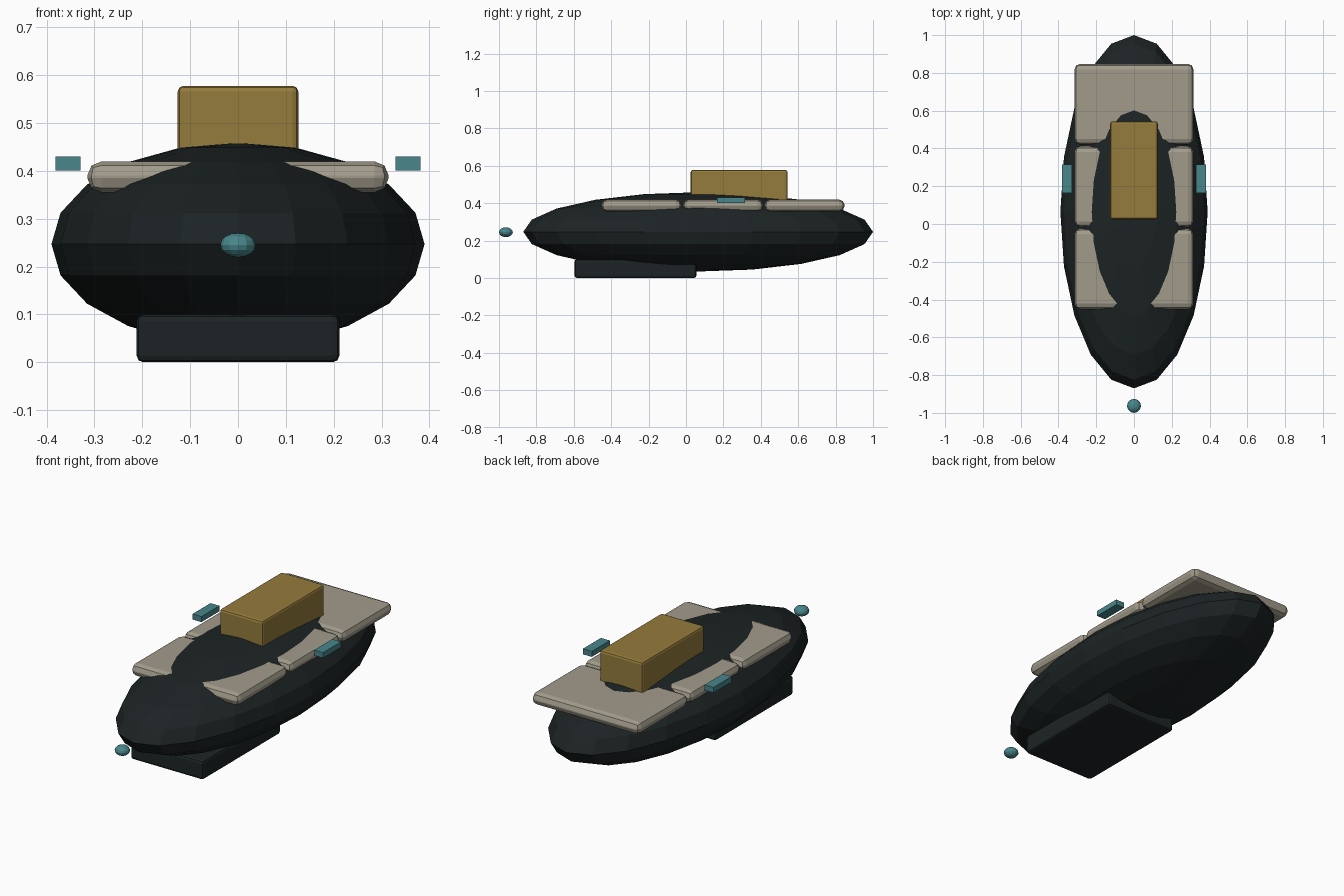
import bpy

if "Cube" in bpy.data.objects:
    bpy.data.objects.remove(bpy.data.objects["Cube"])

def material(name, rgb):
    m = bpy.data.materials.new(name)
    m.diffuse_color = (*rgb, 1)
    m.use_nodes = True
    m.node_tree.nodes["Principled BSDF"].inputs["Base Color"].default_value = m.diffuse_color
    return m

DARK = material("dark_hull", (0.012, 0.017, 0.018))
PLATE = material("pale_plate", (0.36, 0.33, 0.26))
GOLD = material("gold", (0.30, 0.20, 0.045))
TEAL = material("teal", (0.065, 0.24, 0.26))

def ellipsoid(name, centre, radii, segments, rings, mat):
    bpy.ops.mesh.primitive_uv_sphere_add(segments=segments, ring_count=rings, radius=1, location=centre)
    ob = bpy.context.object
    ob.name = name
    ob.scale = radii
    bpy.ops.object.transform_apply(location=False, rotation=False, scale=True)
    ob.data.materials.append(mat)
    return ob

def box(name, low, high, mat, bevel=0, segments=2):
    bpy.ops.mesh.primitive_cube_add(size=1, location=[(a + b) / 2 for a, b in zip(low, high)])
    ob = bpy.context.object
    ob.name = name
    ob.scale = [b - a for a, b in zip(low, high)]
    bpy.ops.object.transform_apply(location=False, rotation=False, scale=True)
    ob.data.materials.append(mat)
    if bevel:
        mod = ob.modifiers.new("rounded_edges", 'BEVEL')
        mod.width = bevel
        mod.segments = segments
    return ob

# Faceted main body and belly block
ellipsoid("hull", (0, 0.065, 0.247), (0.39, 0.935, 0.212), 20, 10, DARK)
box("belly_block", (-0.212, -0.596, 0), (0.212, 0.056, 0.10), DARK, 0.014)

# Three deck plates that the hull crown pokes through
for i in range(3):
    y = -0.238 + i * 0.436
    box(f"deck_plate_{i + 1}", (-0.315, y - 0.214, 0.355), (0.315, y + 0.214, 0.42), PLATE, 0.03)

# Raised housing on the back
box("top_housing", (-0.126, 0.025, 0.38), (0.126, 0.543, 0.578), GOLD, 0.012)

# Floating side lights and nose light
for side, x in (("left", -0.355), ("right", 0.355)):
    box(f"side_light_{side}", (x - 0.026, 0.165, 0.401), (x + 0.026, 0.315, 0.43), TEAL)
ellipsoid("nose_light", (0, -0.963, 0.245), (0.037, 0.037, 0.026), 12, 8, TEAL)
